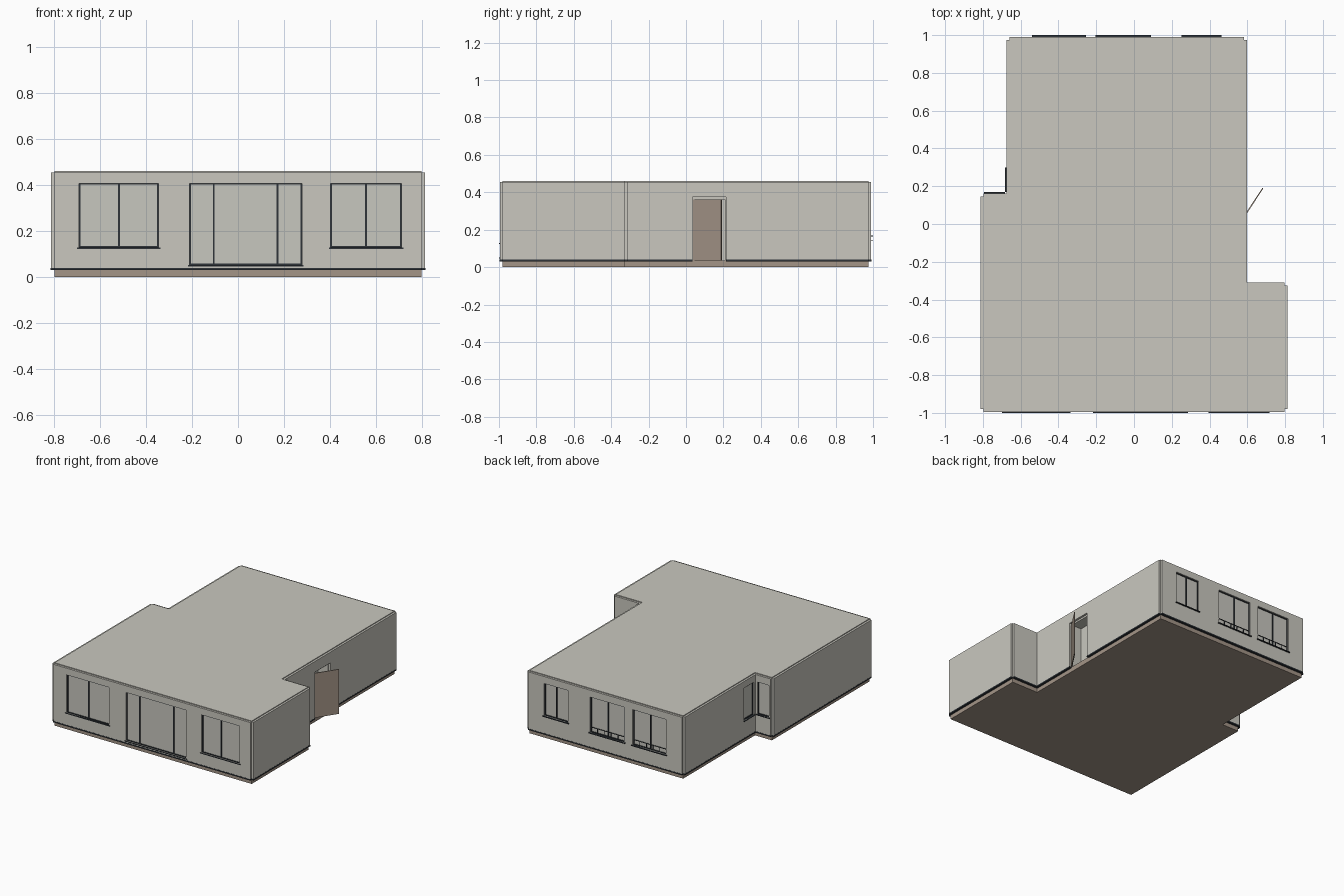
import bpy, bmesh, math
from mathutils import Vector

if "Cube" in bpy.data.objects:
    bpy.data.objects.remove(bpy.data.objects["Cube"])


def material(name, rgb):
    m = bpy.data.materials.new(name)
    m.diffuse_color = (*rgb, 1)
    m.use_nodes = True
    m.node_tree.nodes["Principled BSDF"].inputs["Base Color"].default_value = m.diffuse_color
    return m


PLASTER = material("warm grey plaster", (0.585, 0.575, 0.52))
BROWN = material("brown", (0.37, 0.30, 0.245))
DARK = material("dark metal", (0.028, 0.034, 0.040))
PANE = material("pale pane", (0.575, 0.57, 0.52))


def finish(bm, name, mat):
    bmesh.ops.recalc_face_normals(bm, faces=bm.faces)
    me = bpy.data.meshes.new(name)
    bm.to_mesh(me)
    bm.free()
    me.materials.append(mat)
    ob = bpy.data.objects.new(name, me)
    bpy.context.collection.objects.link(ob)
    return ob


# Core footprint, counter-clockwise from the front left corner
OUT = [(-.797, -.98), (.797, -.98), (.797, -.326), (.582, -.326),
       (.582, .975), (-.66, .975), (-.66, .146), (-.797, .146)]
T = 0.015  # facade panel thickness


class Wall:
    """Local frame of one footprint edge: u along, d outward, z up."""

    def __init__(self, i):
        self.p, q = Vector(OUT[i]), Vector(OUT[(i + 1) % len(OUT)])
        self.length = (q - self.p).length
        self.t = (q - self.p).normalized()
        self.n = Vector((self.t.y, -self.t.x))
        self.axis = 0 if abs(self.t.x) > .5 else 1

    def span(self, a, b):
        # world coordinates along the wall -> sorted local u values
        return sorted(abs(c - self.p[self.axis]) for c in (a, b))

    def at(self, u, d, z):
        v = self.p + self.t * u + self.n * d
        return (v.x, v.y, z)

    def box(self, bm, u0, u1, d0, d1, z0, z1):
        vs = [bm.verts.new(self.at(u, d, z))
              for z in (z0, z1) for u, d in ((u0, d0), (u1, d0), (u1, d1), (u0, d1))]
        for f in ((0, 1, 2, 3), (4, 5, 6, 7), (0, 1, 5, 4), (1, 2, 6, 5), (2, 3, 7, 6), (3, 0, 4, 7)):
            bm.faces.new([vs[k] for k in f])

    def panel(self, name, mat, z0, z1, depth, holes):
        # grid of cells, leaving out the openings, pushed outward
        bm = bmesh.new()
        us = sorted({0, self.length, *(u for h in holes for u in h[:2])})
        zs = sorted({z0, z1, *(z for h in holes for z in h[2:] if z0 < z < z1)})
        grid = [[bm.verts.new(self.at(u, 0, z)) for z in zs] for u in us]
        for i in range(len(us) - 1):
            for j in range(len(zs) - 1):
                u, z = (us[i] + us[i + 1]) / 2, (zs[j] + zs[j + 1]) / 2
                if not any(h[0] < u < h[1] and h[2] < z < h[3] for h in holes):
                    bm.faces.new((grid[i][j], grid[i + 1][j], grid[i + 1][j + 1], grid[i][j + 1]))
        loose = [v for v in bm.verts if not v.link_faces]
        bmesh.ops.delete(bm, geom=loose, context='VERTS')
        ext = bmesh.ops.extrude_face_region(bm, geom=bm.faces[:], use_keep_orig=True)
        move = [g for g in ext["geom"] if isinstance(g, bmesh.types.BMVert)]
        bmesh.ops.translate(bm, verts=move, vec=(*(self.n * depth), 0))
        bmesh.ops.dissolve_limit(bm, angle_limit=.01, verts=bm.verts[:], edges=bm.edges[:])
        return finish(bm, name, mat)


def prism(name, mat, z0, z1):
    bm = bmesh.new()
    f = bm.faces.new([bm.verts.new((x, y, z0)) for x, y in OUT])
    ext = bmesh.ops.extrude_face_region(bm, geom=[f], use_keep_orig=True)
    up = [g for g in ext["geom"] if isinstance(g, bmesh.types.BMVert)]
    bmesh.ops.translate(bm, verts=up, vec=(0, 0, z1 - z0))
    return finish(bm, name, mat)


# wall index, start, end, z0, z1, mullion positions, low rail, sill projection
WINDOWS = [
    ("front_left_window", 0, -.69, -.345, .128, .407, (-.517,), 0, .005),
    ("front_terrace_window", 0, -.21, .277, .052, .407, (-.105, .172), 0, .005),
    ("front_right_window", 0, .402, .71, .128, .407, (.555,), 0, .005),
    ("back_small_window", 4, .26, .455, .168, .405, (.36,), 0, .01),
    ("back_middle_window", 4, -.195, .082, .146, .405, (-.06,), .04, .01),
    ("back_end_window", 4, -.532, -.262, .146, .405, (-.40,), .04, .01),
    ("side_corner_window", 5, .178, .292, .168, .405, (), 0, .008),
    ("step_corner_window", 6, -.785, -.69, .168, .405, (), 0, .008),
]
DOOR = (.035, .215, .02, .375)

# Base and main body
prism("base", BROWN, 0, .036)
body = prism("body", PLASTER, .036, .46)

# Facade panels and drip strips round the outline
walls = [Wall(i) for i in range(len(OUT))]
for i, w in enumerate(walls):
    holes = [(*w.span(a, b), z0, z1) for _, k, a, b, z0, z1, *_ in WINDOWS if k == i]
    if i == 3:
        holes.append((*w.span(*DOOR[:2]), *DOOR[2:]))
    w.panel(f"facade_panel_{i}", PLASTER, .04, .454, T, holes)
    w.panel(f"drip_strip_{i}", DARK, .03, .04, T + .001, [h for h in holes if h[2] < .03])

# Windows: pane, frame with mullions, sill
for name, k, a, b, z0, z1, mull, rail, proj in WINDOWS:
    w = walls[k]
    u0, u1 = w.span(a, b)
    bm = bmesh.new()
    w.box(bm, u0, u1, .0005, .003, z0, z1)
    finish(bm, name + "_pane", PANE)

    bm = bmesh.new()
    s = .006
    w.box(bm, u0, u0 + s, .001, .008, z0, z1)
    w.box(bm, u1 - s, u1, .001, .008, z0, z1)
    w.box(bm, u0 + s, u1 - s, .001, .008, z0, z0 + s)
    w.box(bm, u0 + s, u1 - s, .001, .008, z1 - s, z1)
    for m in mull:
        u = w.span(m, m)[0]
        w.box(bm, u - .004, u + .004, .001, .009, z0 + s, z1 - s)
    if rail:
        # low rail with short uprights
        w.box(bm, u0 + s, u1 - s, .008, .012, z0 + rail - .004, z0 + rail)
        for j in range(1, 5):
            u = u0 + (u1 - u0) * j / 5
            w.box(bm, u - .002, u + .002, .008, .012, z0, z0 + rail - .004)
    finish(bm, name + "_frame", DARK)

    bm = bmesh.new()
    w.box(bm, u0 - .008, u1 + .008, .003, T + proj, z0 - .005, z0)
    finish(bm, name + "_sill", DARK)

# Doorway recess cut into the body
w = walls[3]
u0, u1 = w.span(*DOOR[:2])
bm = bmesh.new()
w.box(bm, u0 + .006, u1 - .006, -.08, .01, .0365, .362)
cutter = finish(bm, "doorway_cutter", PLASTER)
cutter.hide_render = True
cutter.hide_set(True)
cut = body.modifiers.new("doorway", 'BOOLEAN')
cut.operation = 'DIFFERENCE'
cut.solver = 'EXACT'
cut.object = cutter

# Open door leaf, hinged at the front jamb
bm = bmesh.new()
bmesh.ops.create_cube(bm, size=1)
bmesh.ops.scale(bm, vec=(.006, .182, .326), verts=bm.verts)
bmesh.ops.translate(bm, vec=(0, .091, .199), verts=bm.verts)
door = finish(bm, "door_leaf", BROWN)
door.location = (.582, .038, 0)
door.rotation_euler.z = -math.radians(33.5)
